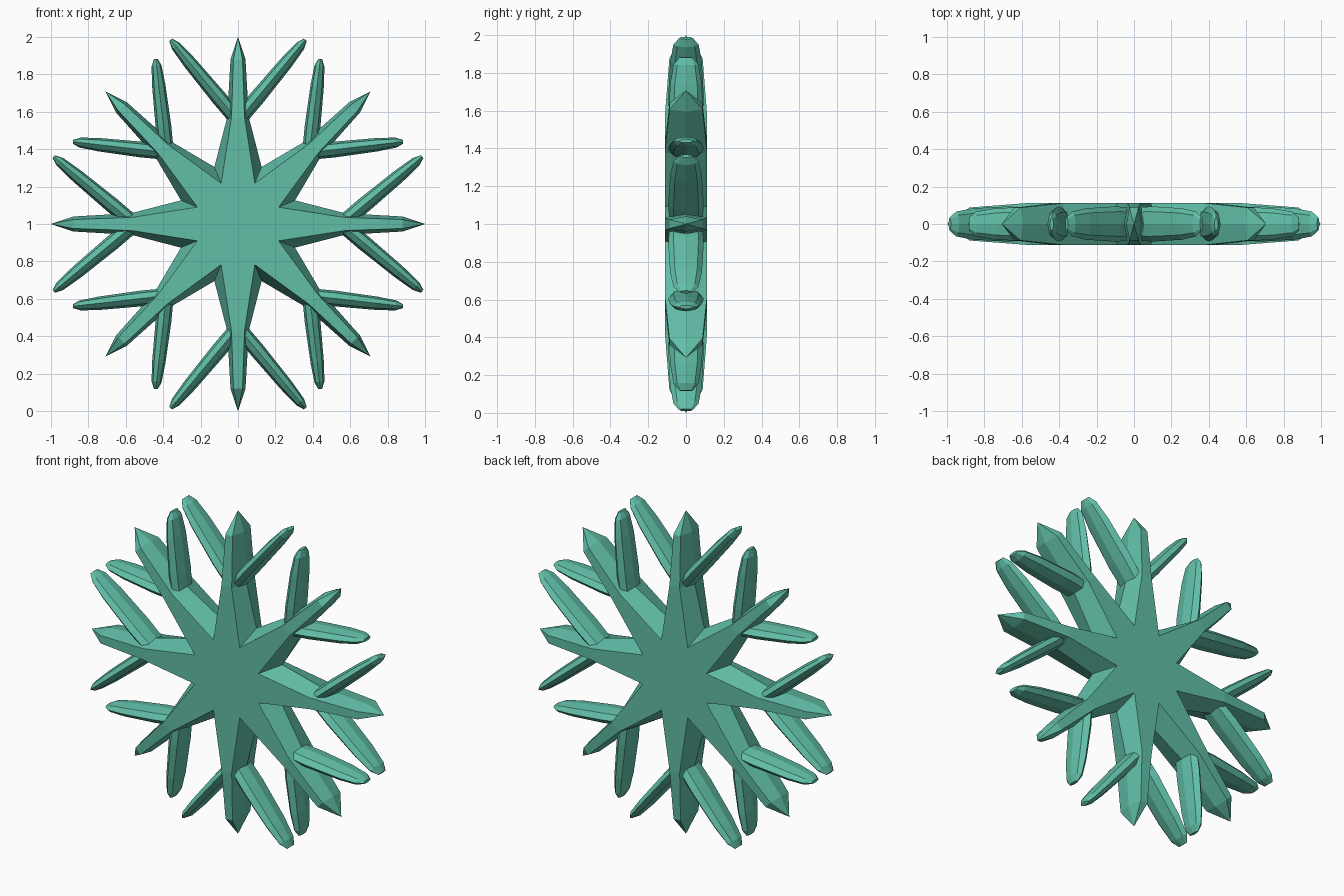
import bpy, bmesh, math
from mathutils import Vector

if "Cube" in bpy.data.objects:
    bpy.data.objects.remove(bpy.data.objects["Cube"])

mat = bpy.data.materials.new("ice_green")
mat.diffuse_color = (0.12, 0.52, 0.39, 1)
mat.use_nodes = True
mat.node_tree.nodes["Principled BSDF"].inputs["Base Color"].default_value = mat.diffuse_color
ARMS = 8


def point(angle, r, lateral, y):
    """Point at distance r along an arm, shifted sideways and in depth."""
    c, s = math.cos(angle), math.sin(angle)
    return Vector((r * c - lateral * s, y, 1 + r * s + lateral * c))


def finish(bm, name):
    bmesh.ops.remove_doubles(bm, verts=bm.verts, dist=1e-5)
    bmesh.ops.recalc_face_normals(bm, faces=bm.faces)
    me = bpy.data.meshes.new(name)
    bm.to_mesh(me)
    bm.free()
    me.materials.append(mat)
    ob = bpy.data.objects.new(name, me)
    bpy.context.collection.objects.link(ob)


# Eight-armed star: flat front and back, sides ridged at mid depth
def star():
    bm = bmesh.new()
    half = math.pi / ARMS

    def face(*pts):
        bm.faces.new([bm.verts.new(p) for p in pts])

    for k in range(ARMS):
        a = k * 2 * half
        for d in (-1, 1):
            def ring(r, inner, outer, y):
                return [point(a, r, -outer, 0), point(a, r, -inner, y * d),
                        point(a, r, inner, y * d), point(a, r, outer, 0)]
            root = [point(a - half, 0.33, 0, 0), point(a - half, 0.235, 0, 0.112 * d),
                    point(a + half, 0.235, 0, 0.112 * d), point(a + half, 0.33, 0, 0)]
            mid = ring(0.57, 0.035, 0.058, 0.112)
            end = ring(0.88, 0.024, 0.04, 0.088)
            tip = point(a, 1.0, 0, 0)
            face(Vector((0, 0.112 * d, 1)), root[1], root[2])
            for i in range(3):
                face(root[i], root[i + 1], mid[i + 1], mid[i])
                face(mid[i], mid[i + 1], end[i + 1], end[i])
                face(end[i], end[i + 1], tip)
    finish(bm, "star_body")


# Side branch: flattened octagonal rod with a blunt pointed end
def branch(angle, side, r0, r1, lateral):
    bm = bmesh.new()
    start, stop = point(angle, r0, 0.015 * side, 0), point(angle, r1, lateral * side, 0)
    axis = stop - start
    across = Vector((axis.z, 0, -axis.x)).normalized()
    rings = []
    for t, w, d in ((0, 0.040, 0.088), (0.25, 0.042, 0.094), (0.7, 0.036, 0.084),
                    (0.92, 0.027, 0.066), (1.0, 0.010, 0.035)):
        rings.append([bm.verts.new(start + axis * t
                                   + across * w * math.cos(q * math.pi / 4)
                                   + Vector((0, d * math.sin(q * math.pi / 4), 0)))
                      for q in range(8)])
    for lo, hi in zip(rings, rings[1:]):
        for q in range(8):
            n = (q + 1) % 8
            bm.faces.new((lo[q], lo[n], hi[n], hi[q]))
    bm.faces.new(rings[0])
    bm.faces.new(rings[-1])
    finish(bm, "side_branch")


star()
for k in range(ARMS):
    for side in (-1, 1):
        # Diagonal arms carry slightly shorter branches
        if k % 2:
            branch(k * math.pi / 4, side, 0.56, 0.935, 0.313)
        else:
            branch(k * math.pi / 4, side, 0.57, 0.985, 0.36)
